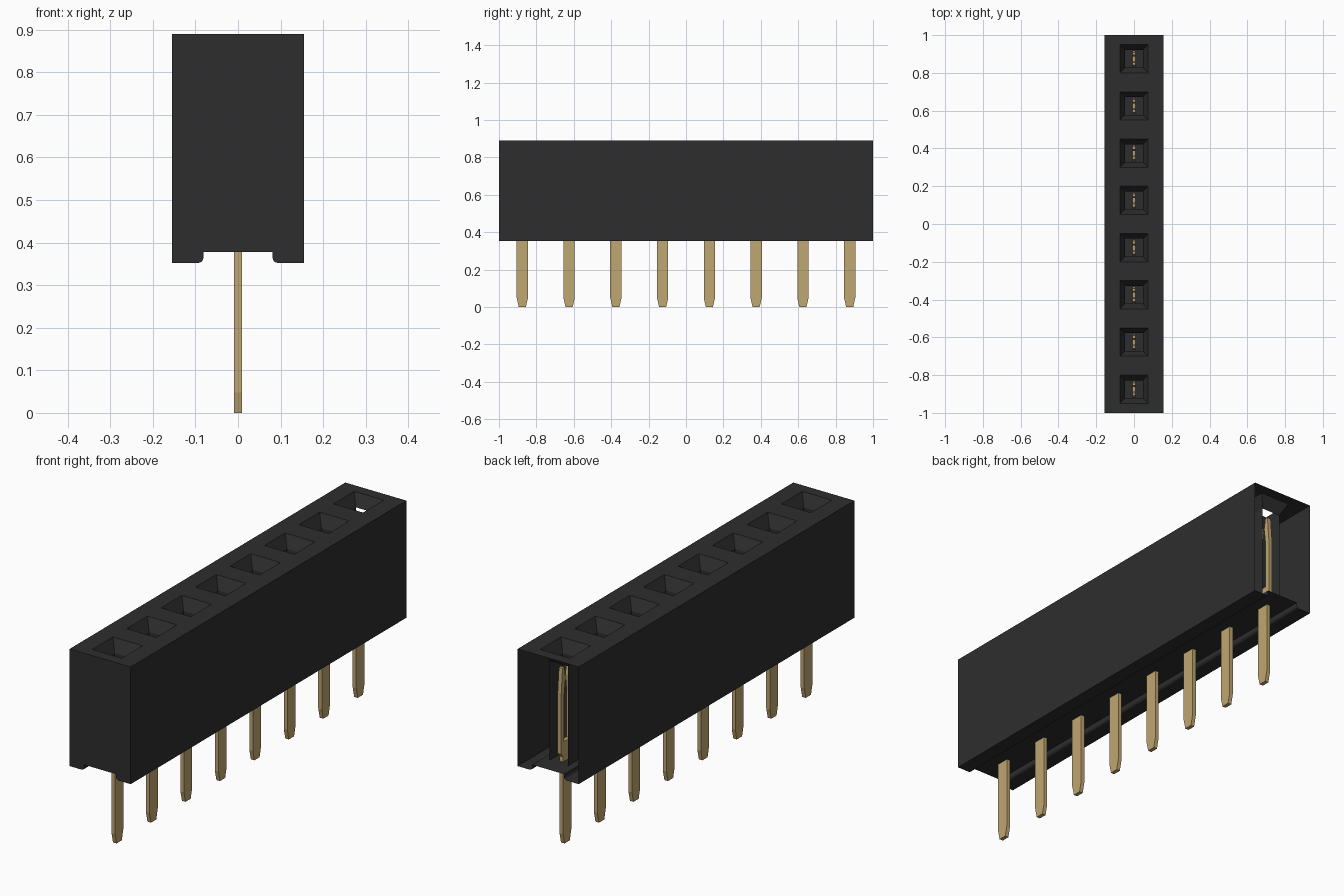
import bpy, bmesh, math

if "Cube" in bpy.data.objects:
    bpy.data.objects.remove(bpy.data.objects["Cube"])

COUNT, PITCH = 8, 0.25
HX, TOP, SLOT, FOOT = 0.155, 0.89, 0.378, 0.352
centres = [(i - (COUNT - 1) / 2) * PITCH for i in range(COUNT)]


def material(name, rgb):
    m = bpy.data.materials.new(name)
    m.diffuse_color = (*rgb, 1)
    m.use_nodes = True
    m.node_tree.nodes["Principled BSDF"].inputs["Base Color"].default_value = m.diffuse_color
    return m


black = material("black plastic", (0.027, 0.027, 0.027))
gold = material("gold metal", (0.53, 0.385, 0.17))


def finish(bm, name, mat):
    me = bpy.data.meshes.new(name)
    bm.to_mesh(me)
    bm.free()
    me.materials.append(mat)
    ob = bpy.data.objects.new(name, me)
    bpy.context.collection.objects.link(ob)
    return ob


def rect(bm, cy, hx, hy, z):
    return [bm.verts.new((sx * hx, cy + sy * hy, z))
            for sx, sy in ((-1, -1), (1, -1), (1, 1), (-1, 1))]


def bridge(bm, a, b, skip=()):
    for i in range(4):
        if i not in skip:
            j = (i + 1) % 4
            bm.faces.new((a[i], a[j], b[j], b[i]))


# Housing: thin shell, open at the back end, with a slot along the underside
bm = bmesh.new()
R, INNER = 0.013, 0.081
half = [(HX, TOP), (HX, FOOT)]
for k in range(5):  # rounded inner edge of the foot
    a = math.pi / 2 * k / 4
    half.append((INNER + R - R * math.sin(a), FOOT + R - R * math.cos(a)))
half.append((INNER, SLOT))
profile = half + [(-x, z) for x, z in reversed(half)]
front = [bm.verts.new((x, -1, z)) for x, z in profile]
back = [bm.verts.new((x, 1, z)) for x, z in profile]
for i in range(len(profile) - 1):
    bm.faces.new((front[i], back[i], back[i + 1], front[i + 1]))
bm.faces.new(front)

# Top face cells, each with a funnel leading into a square socket
for i, cy in enumerate(centres):
    edge = rect(bm, cy, HX, PITCH / 2, TOP)
    mouth = rect(bm, cy, 0.075, 0.075, TOP)
    throat = rect(bm, cy, 0.047, 0.047, TOP - 0.055)
    floor = rect(bm, cy, 0.047, 0.047, SLOT)
    bridge(bm, edge, mouth)
    bridge(bm, mouth, throat)
    bridge(bm, throat, floor, skip=(2,) if i == COUNT - 1 else ())
bmesh.ops.remove_doubles(bm, verts=bm.verts, dist=1e-5)
finish(bm, "housing", black)

# Contacts: flat tapered pin below, two-armed fork inside the socket
right = [(0.019, 0), (0.03, 0.048), (0.03, 0.40), (0.043, 0.42),
         (0.043, 0.70), (0.034, 0.81), (0.02, 0.81), (0.012, 0.76),
         (0.022, 0.68), (0.022, 0.47)]
outline = right + [(-y, z) for y, z in reversed(right)]
T = 0.009
for n, cy in enumerate(centres):
    bm = bmesh.new()
    face = bm.faces.new([bm.verts.new((-T, cy + y, z)) for y, z in outline])
    ext = bmesh.ops.extrude_face_region(bm, geom=[face], use_keep_orig=True)
    moved = [v for v in ext["geom"] if isinstance(v, bmesh.types.BMVert)]
    bmesh.ops.translate(bm, verts=moved, vec=(2 * T, 0, 0))
    bmesh.ops.recalc_face_normals(bm, faces=bm.faces)
    finish(bm, f"contact_pin_{n + 1}", gold)
